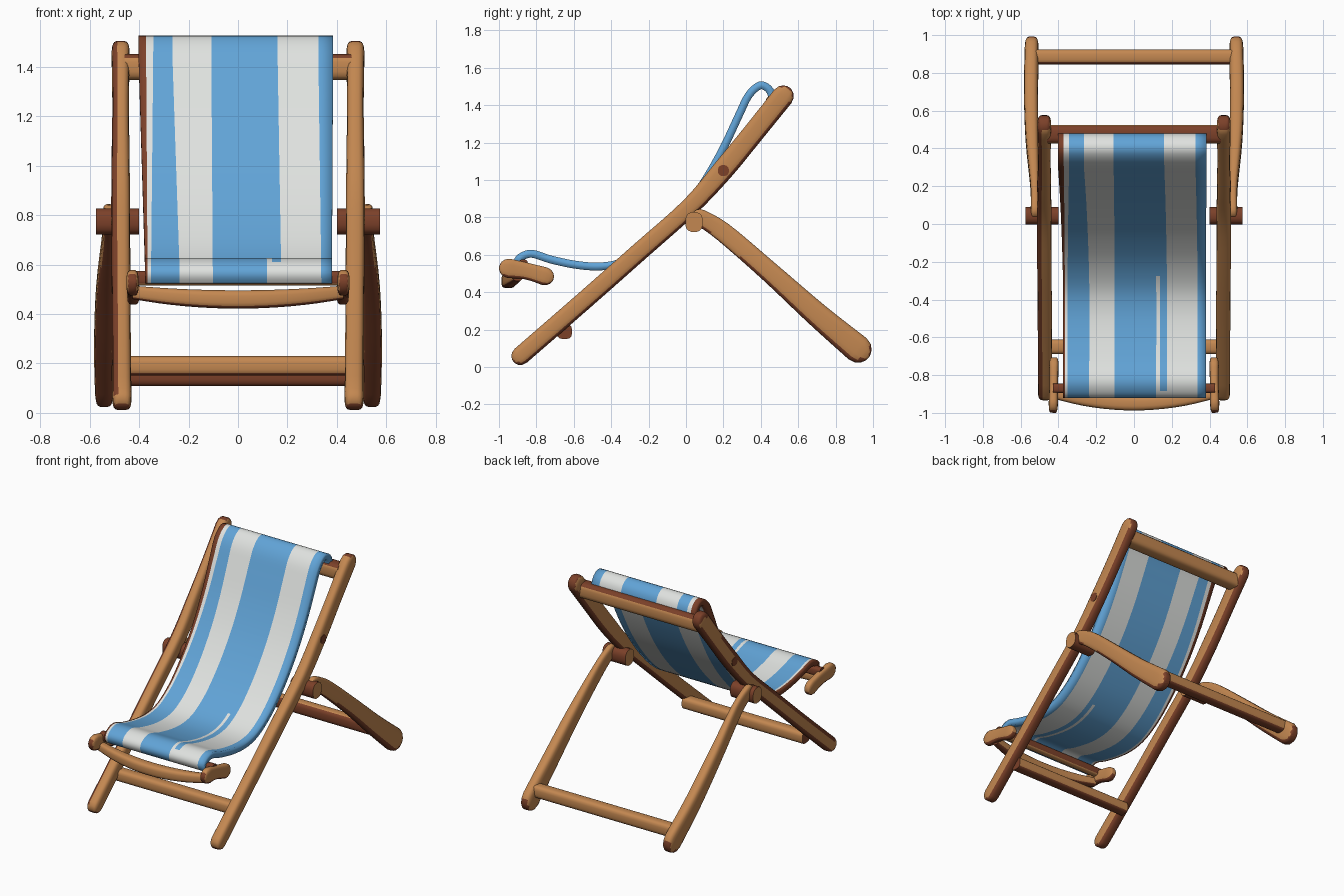
import bpy, bmesh, math
from mathutils import Vector

if "Cube" in bpy.data.objects:
    bpy.data.objects.remove(bpy.data.objects["Cube"])


def mat(name, rgb):
    m = bpy.data.materials.new(name)
    m.diffuse_color = (*rgb, 1)
    m.use_nodes = True
    m.node_tree.nodes["Principled BSDF"].inputs["Base Color"].default_value = m.diffuse_color
    return m


TAN = mat("light wood", (0.55, 0.245, 0.082))
BROWN = mat("dark wood", (0.20, 0.052, 0.022))
BLUE = mat("blue canvas", (0.12, 0.37, 0.68))
WHITE = mat("white canvas", (0.74, 0.76, 0.74))


def spline(pts, n):
    """Smooth curve through points of any dimension."""
    out = []
    p = [pts[0]] + list(pts) + [pts[-1]]
    for i in range(1, len(p) - 2):
        for k in range(n):
            t = k / n
            out.append(tuple(
                0.5 * (2 * b + (c - a) * t + (2 * a - 5 * b + 4 * c - d) * t * t
                       + (3 * b - a - 3 * c + d) * t ** 3)
                for a, b, c, d in zip(*p[i - 1:i + 3])))
    return out + [tuple(pts[-1])]


def finish(name, bm, mats, angle=50):
    me = bpy.data.meshes.new(name)
    bm.to_mesh(me)
    bm.free()
    for m in mats:
        me.materials.append(m)
    ob = bpy.data.objects.new(name, me)
    bpy.context.collection.objects.link(ob)
    bpy.ops.object.select_all(action='DESELECT')
    ob.select_set(True)
    bpy.context.view_layer.objects.active = ob
    bpy.ops.object.shade_smooth_by_angle(angle=math.radians(angle))
    return ob


def beam(name, pts, side, rule, steps=4, rounded=True, sides=16, power=0.6):
    """Sweep a soft rectangle along (x, y, z, width, height) points."""
    side = Vector(side)
    path = spline(pts, steps)
    pos = [Vector(q[:3]) for q in path]
    rings = []
    for i, q in enumerate(path):
        t = (pos[min(i + 1, len(pos) - 1)] - pos[max(i - 1, 0)]).normalized()
        rings.append((pos[i], t, q[3], q[4]))
    # rounded ends
    first, last = rings[0], rings[-1]
    if rounded:
        for a in (30, 55, 75, 86):
            s, c = math.sin(math.radians(a)), math.cos(math.radians(a))
            for base, sign in ((first, -1), (last, 1)):
                r = (base[0] + base[1] * sign * s * base[3] / 2, base[1],
                     base[2] * (0.55 + 0.45 * c), base[3] * c)
                if sign < 0:
                    rings.insert(0, r)
                else:
                    rings.append(r)
    bm = bmesh.new()
    loops = []
    for p, t, w, h in rings:
        up = t.cross(side).normalized()
        sd = up.cross(t).normalized()
        loop = []
        for k in range(sides):
            a = 2 * math.pi * (k + 0.5) / sides
            cx, cy = math.cos(a), math.sin(a)
            u = math.copysign(abs(cx) ** power, cx)
            v = math.copysign(abs(cy) ** power, cy)
            loop.append(bm.verts.new(p + sd * u * w / 2 + up * v * h / 2))
        loops.append(loop)
    for a, b in zip(loops, loops[1:]):
        for k in range(sides):
            j = (k + 1) % sides
            bm.faces.new((a[k], a[j], b[j], b[k]))
    bm.faces.new(loops[0])
    bm.faces.new(loops[-1])
    bmesh.ops.recalc_face_normals(bm, faces=bm.faces[:])
    bm.normal_update()
    for f in bm.faces:
        f.material_index = 1 if rule(f.normal) else 0
    return finish(name, bm, (TAN, BROWN))


def underside(n):
    return n.z < -0.4


def bar(name, half, y, z, w, h, rule):
    beam(name, [(-half, y, z, w, h), (0, y, z, w, h), (half, y, z, w, h)],
         (0, 1, 0), rule, 2, False)


# paired parts
for s, tag in ((-1, "left"), (1, "right")):
    # long rail with a slight bend, dark below and on its upper tip;
    # the left one also has a dark outer edge
    beam(tag + "_rail",
         [(s * .47, -.884, .06, .078, .10), (s * .472, -.55, .35, .076, .10),
          (s * .474, -.25, .615, .077, .10), (s * .475, .02, .855, .077, .10),
          (s * .475, .20, 1.055, .072, .115), (s * .475, .36, 1.25, .068, .115),
          (s * .475, .518, 1.447, .074, .118)], (1, 0, 0),
         lambda n, s=s: n.z < -0.3 or n.y * .62 + n.z * .78 > .4
         or (s < 0 and n.x < -0.3 and n.z > 0.1))
    # rear support leg, dark below and on the foot tip
    beam(tag + "_leg",
         [(s * .524, .075, .80, .046, .09), (s * .526, .20, .72, .046, .105),
          (s * .540, .45, .505, .068, .112), (s * .545, .70, .28, .076, .13),
          (s * .542, .918, .097, .074, .15)], (1, 0, 0),
         lambda n: n.z < -0.3 or n.y * .76 - n.z * .65 > .45)
    # pivot peg through the rail and leg
    beam(tag + "_pivot_peg",
         [(s * .40, .043, .775, .095, .108), (s * .49, .043, .775, .095, .108),
          (s * .575, .043, .775, .095, .108)], (0, 1, 0),
         lambda n: abs(n.x) < 0.8, 2, False, power=0.8)
    # bolt disc on the rail
    beam(tag + "_rail_bolt",
         [(s * .48, .20, 1.05, .06, .06), (s * .513, .20, 1.05, .06, .06)],
         (0, 1, 0), lambda n: True, 1, False, power=0.9)
    # short arm carrying the seat front
    beam(tag + "_seat_arm",
         [(s * .427, -.947, .527, .05, .105), (s * .425, -.85, .512, .046, .09),
          (s * .424, -.755, .485, .05, .098)], (1, 0, 0),
         lambda n: n.z < -0.4 or n.y < -0.6)

# straight crossbars
bar("top_crossbar", .46, .475, 1.40, .10, .105, lambda n: n.z > 0.4)
bar("front_crossbar", .46, -.65, .19, .08, .08,
    lambda n: n.z < -0.3 or abs(n.x) > .9)
bar("rear_crossbar", .53, .885, .15, .08, .085,
    lambda n: n.z < -0.3 or n.y < -0.5)
bar("seat_front_rod", .43, -.87, .545, .05, .06, lambda n: n.z > -0.3)

# bowed apron below the seat front
apron = []
for k in range(9):
    x = -.42 + .84 * k / 8
    b = 1 - (x / .42) ** 2
    apron.append((x, -.90 - .05 * b, .487 - .028 * b, .05 + .025 * b, .055 + .02 * b))
beam("seat_apron", apron, (0, 1, 0),
     lambda n: n.z < -0.4 or abs(n.x) > .9, 2, False)

# striped canvas sling, profile in (y, z) from seat front to top bar
profile = spline([(-.885, .535), (-.900, .565), (-.875, .592), (-.82, .605),
                  (-.72, .574), (-.58, .545), (-.45, .538), (-.33, .565),
                  (-.20, .645), (-.08, .76), (.02, .88), (.11, 1.01),
                  (.20, 1.17), (.28, 1.34), (.335, 1.452), (.395, 1.505),
                  (.44, 1.488), (.459, 1.45), (.459, 1.41)], 4)
# stripe edges at the front and at the top
low = (-.375, -.366, -.352, -.236, -.102, .118, .138, .175, .337, .38)
high = (-.403, -.372, -.343, -.266, -.108, .09, .125, .16, .325, .385)
stripe_mats = (2, 1, 0, 1, 0, 0, 0, 1, 0)
bm = bmesh.new()
rows = []
for y, z in profile:
    t = min(1, max(0, (z - .55) / .9))
    rows.append([bm.verts.new((a + (b - a) * t, y, z)) for a, b in zip(low, high)])
for i, (a, b) in enumerate(zip(rows, rows[1:])):
    y = profile[i][0]
    for k, m in enumerate(stripe_mats):
        # thin extra stripe on the seat, widening on the hanging flap
        if (k == 5 and i < 31 and y < -.27) or (k == 6 and i < 8):
            m = 1
        bm.faces.new((a[k], a[k + 1], b[k + 1], b[k])).material_index = m
sling = finish("canvas_sling", bm, (BLUE, WHITE, BROWN), 60)
solid = sling.modifiers.new("thickness", 'SOLIDIFY')
solid.thickness = 0.042
solid.offset = 0
